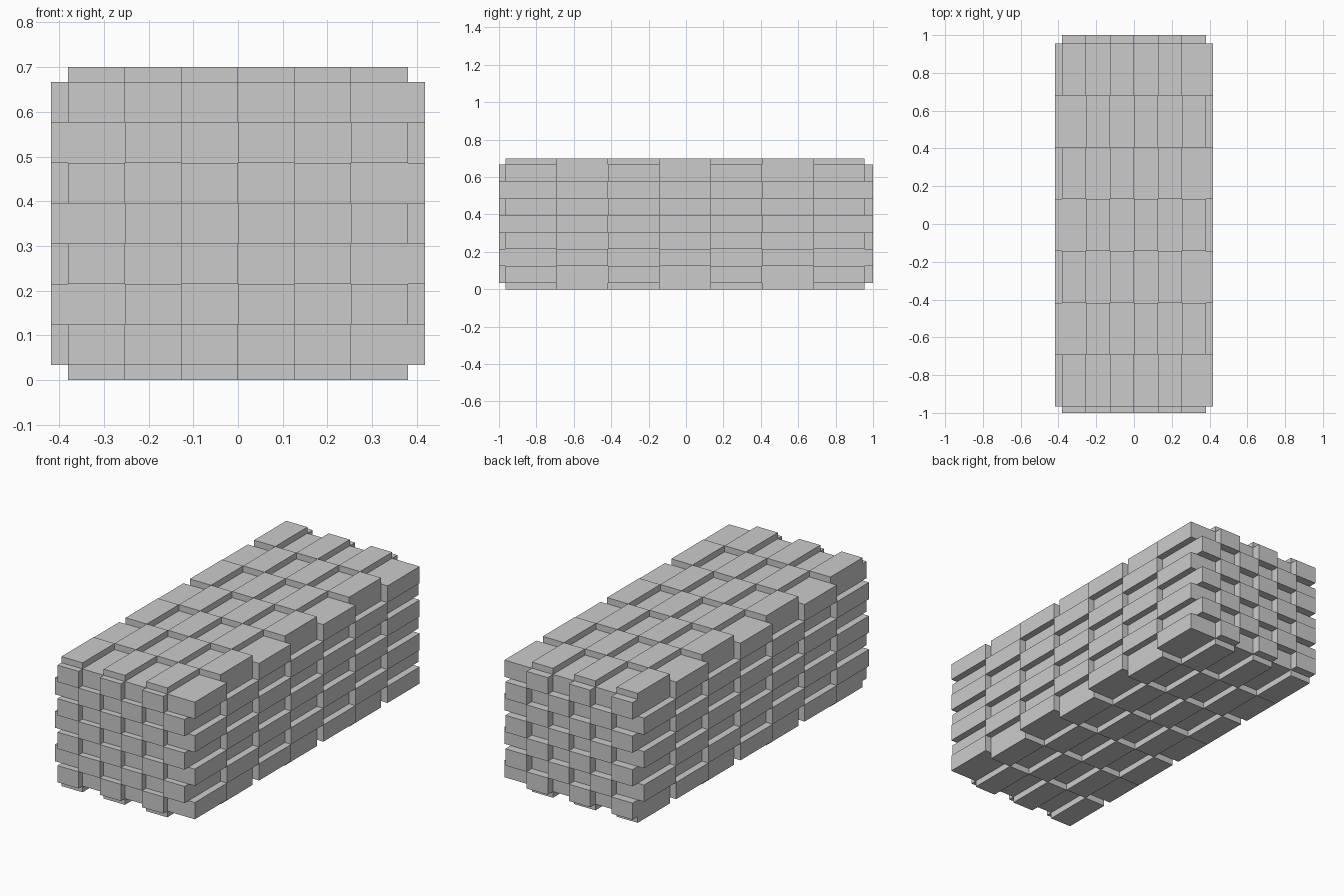
import bpy, bmesh
from mathutils import Vector

if "Cube" in bpy.data.objects:
    bpy.data.objects.remove(bpy.data.objects["Cube"])

COUNT = (6, 7, 7)                       # cells along x, y, z
LOW = (-0.38, -0.966, 0.0335)           # core box corners
HIGH = (0.38, 0.955, 0.6667)
DEPTH = {(0, 0): 0.038, (0, 1): 0.038,  # raised height per (axis, side)
         (1, 0): 0.034, (1, 1): 0.045,
         (2, 0): 0.0335, (2, 1): 0.0333}
PARITY = {(0, 0): 1}                    # left side uses the opposite checker


def point(idx):
    return Vector(LOW[a] + (HIGH[a] - LOW[a]) * idx[a] / COUNT[a] for a in range(3))


bm = bmesh.new()
raised = []

# Core box, each side divided into a grid of cells
for (axis, side), depth in DEPTH.items():
    u, v = (axis + 1) % 3, (axis + 2) % 3
    for p in range(COUNT[u]):
        for q in range(COUNT[v]):
            corners = []
            for dp, dq in ((0, 0), (1, 0), (1, 1), (0, 1)):
                idx = [0, 0, 0]
                idx[axis] = side * COUNT[axis]
                idx[u], idx[v] = p + dp, q + dq
                corners.append(bm.verts.new(point(idx)))
            if side == 0:
                corners.reverse()
            face = bm.faces.new(corners)
            if (p + q) % 2 == PARITY.get((axis, side), 0):
                normal = Vector((0, 0, 0))
                normal[axis] = 1 if side else -1
                raised.append((face, normal * depth))

# Raised checker blocks
for face, offset in raised:
    new = bmesh.ops.extrude_discrete_faces(bm, faces=[face])["faces"][0]
    bmesh.ops.translate(bm, verts=new.verts[:], vec=offset)

bmesh.ops.remove_doubles(bm, verts=bm.verts[:], dist=0.0001)

mesh = bpy.data.meshes.new("block_stack")
bm.to_mesh(mesh)
bm.free()
bpy.context.collection.objects.link(bpy.data.objects.new("block_stack", mesh))
